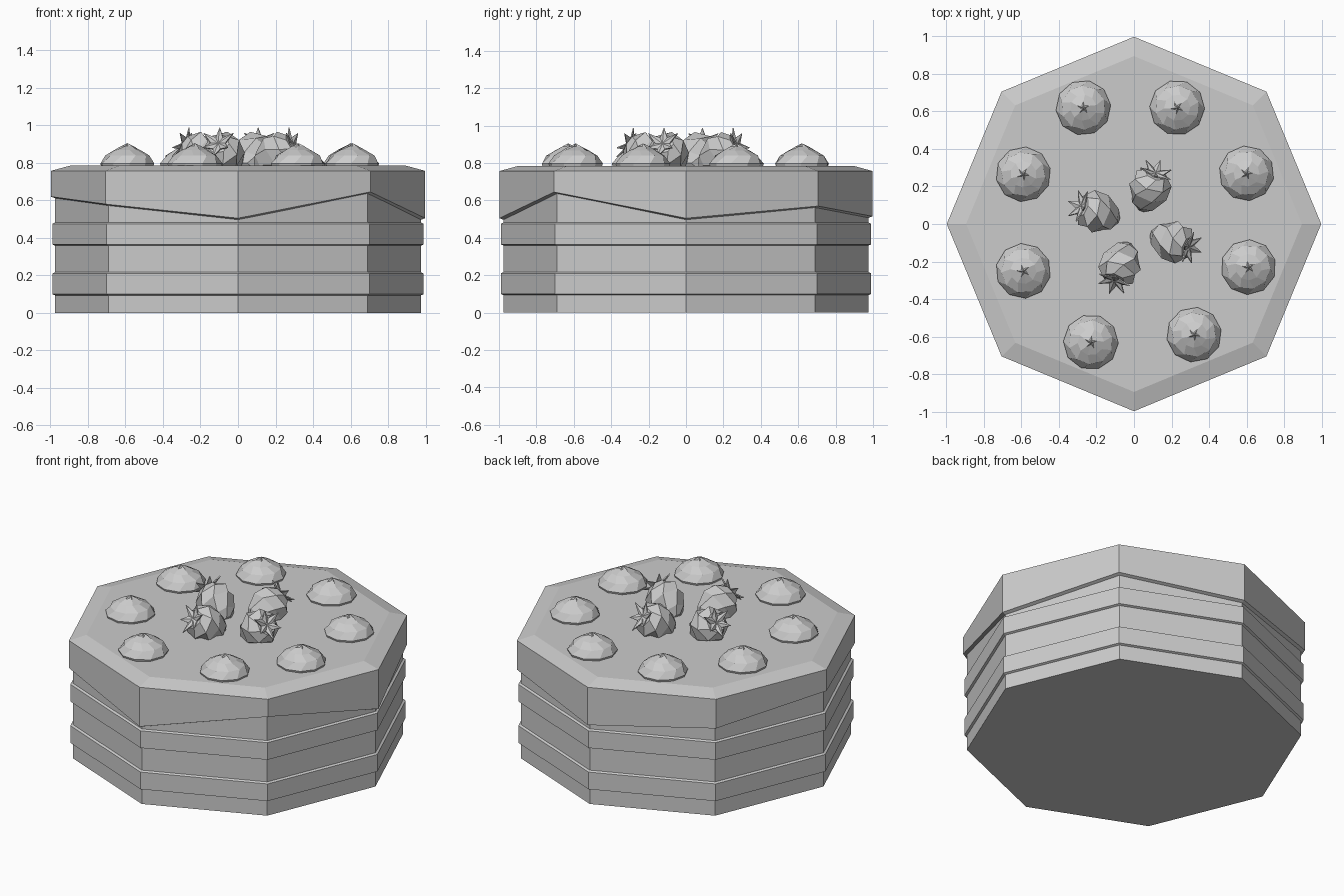
import bpy, bmesh
from math import sin, cos, pi, radians, atan2
from mathutils import Matrix, Vector

cube = bpy.data.objects.get("Cube")
if cube:
    bpy.data.objects.remove(cube, do_unlink=True)

grey = bpy.data.materials.new("plain_grey")
grey.use_nodes = True
colour = (0.6, 0.6, 0.6, 1)
grey.diffuse_color = colour
grey.node_tree.nodes["Principled BSDF"].inputs["Base Color"].default_value = colour


def ring(radius, z, sides, turn=0.0):
    """Points of a level polygon; radius and z may be functions of the index."""
    pick = lambda v, i: v(i) if callable(v) else v
    return [Vector((pick(radius, i) * cos(turn + 2 * pi * i / sides),
                    pick(radius, i) * sin(turn + 2 * pi * i / sides),
                    pick(z, i))) for i in range(sides)]


def loft(name, rings, matrix=Matrix(), bottom=True):
    """Skin a stack of rings; a one-point ring makes a tip."""
    bm = bmesh.new()
    rows = [[bm.verts.new(p) for p in r] for r in rings]
    for a, b in zip(rows, rows[1:]):
        n = max(len(a), len(b))
        for i in range(n):
            j = (i + 1) % n
            quad = [a[i % len(a)], a[j % len(a)], b[j % len(b)], b[i % len(b)]]
            bm.faces.new(list(dict.fromkeys(quad)))
    if bottom and len(rows[0]) > 2:
        bm.faces.new(rows[0][::-1])
    if len(rows[-1]) > 2:
        bm.faces.new(rows[-1])
    bmesh.ops.recalc_face_normals(bm, faces=bm.faces)
    mesh = bpy.data.meshes.new(name)
    bm.to_mesh(mesh)
    bm.free()
    mesh.materials.append(grey)
    obj = bpy.data.objects.new(name, mesh)
    obj.matrix_world = matrix
    bpy.context.collection.objects.link(obj)
    return obj


# Sponge core and the two filling bands
SPONGE, BAND = 0.976, 0.99
loft("sponge", [ring(SPONGE, z, 8) for z in (0, 0.7)])
for name, low, high in (("lower_filling", 0.09, 0.222), ("upper_filling", 0.355, 0.487)):
    profile = [(SPONGE - 0.01, low), (BAND, low + 0.01), (BAND, high - 0.012), (SPONGE - 0.01, high)]
    loft(name, [ring(r, z, 8) for r, z in profile])

# Icing with an uneven lower edge and a bevelled top
drips = [0.505, 0.57, 0.515, 0.57, 0.62, 0.58, 0.505, 0.645]
loft("icing", [ring(0.965, lambda i: drips[i] - 0.012, 8),
               ring(0.998, lambda i: drips[i], 8),
               ring(0.998, 0.757, 8),
               ring(0.895, 0.785, 8)])

# Piped cream drops around the rim
spots = [(-0.27, 0.62), (0.23, 0.62), (0.60, 0.27), (0.61, -0.23),
         (0.32, -0.59), (-0.23, -0.63), (-0.59, -0.25), (-0.59, 0.265)]
for k, (x, y) in enumerate(spots):
    drop = [ring(0.14, -0.01, 10), ring(0.147, 0.012, 10), ring(0.118, 0.054, 10, 0.3),
            ring(0.07, 0.083, 10, 0.1),
            ring(lambda i: 0.034 if i % 2 else 0.014, 0.104, 10, 0.2),
            [Vector((0, 0, 0.12))]]
    turn = Matrix.Rotation(atan2(y, x), 4, "Z")
    loft(f"cream_drop_{k + 1}", drop, Matrix.Translation((x, y, 0.785)) @ turn)

# Four berries lying in a pinwheel, tips inward, leaves outward
berry = [(0.03, -0.13), (0.075, -0.09), (0.112, -0.005), (0.106, 0.06), (0.06, 0.105)]
for k in range(4):
    place = (Matrix.Translation((0.005, -0.015, 0)) @ Matrix.Rotation(radians(69 + 90 * k), 4, "Z")
             @ Matrix.Translation((0.215, 0, 0.845)) @ Matrix.Rotation(radians(58), 4, "Y"))
    loft(f"berry_{k + 1}", [ring(r, z, 7, 0.4 * n) for n, (r, z) in enumerate(berry)], place)
    # Leafy cap: a thin cupped star
    star = lambda i: 0.1 if i % 4 == 0 else 0.085 if i % 4 == 2 else 0.042
    lift = lambda i: 0.108 if i % 2 else 0.132
    loft(f"leaf_cap_{k + 1}",
         [[Vector((0, 0, 0.1))], ring(star, lift, 12),
          ring(lambda i: star(i) * 0.97, lambda i: lift(i) + 0.006, 12),
          [Vector((0, 0, 0.112))]], place)
